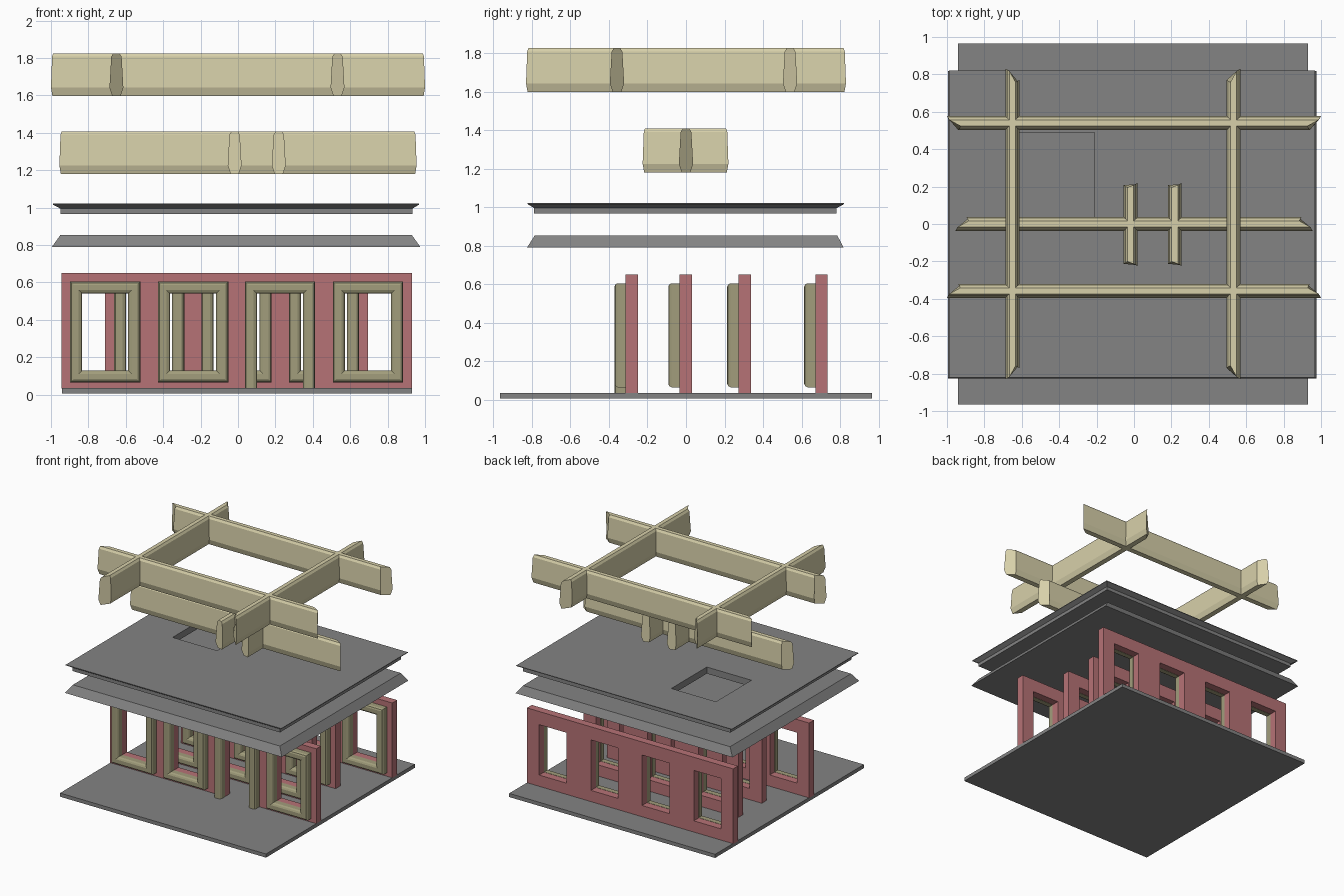
import bpy, bmesh
from math import copysign

if "Cube" in bpy.data.objects:
    bpy.data.objects.remove(bpy.data.objects["Cube"])


def material(name, rgb):
    m = bpy.data.materials.new(name)
    m.diffuse_color = (*rgb, 1)
    m.use_nodes = True
    m.node_tree.nodes["Principled BSDF"].inputs["Base Color"].default_value = m.diffuse_color
    return m


RED = material("red_wall", (0.47, 0.17, 0.18))
TRIM = material("window_trim", (0.36, 0.34, 0.20))
WOOD = material("beam_wood", (0.68, 0.63, 0.40))
SLATE = material("dark_slab", (0.23, 0.23, 0.23))


def finish(name, bm, mat):
    bmesh.ops.recalc_face_normals(bm, faces=bm.faces)
    me = bpy.data.meshes.new(name)
    bm.to_mesh(me)
    bm.free()
    ob = bpy.data.objects.new(name, me)
    bpy.context.collection.objects.link(ob)
    me.materials.append(mat)
    return ob


def loft(name, rings, mat, closed=False):
    """Skin matching closed rings of points; cap the ends unless closed."""
    bm = bmesh.new()
    vs = [[bm.verts.new(p) for p in r] for r in rings]
    n = len(rings[0])
    pairs = list(zip(vs, vs[1:])) + ([(vs[-1], vs[0])] if closed else [])
    for a, b in pairs:
        for i in range(n):
            j = (i + 1) % n
            bm.faces.new((a[i], a[j], b[j], b[i]))
    if not closed:
        bm.faces.new(vs[0])
        bm.faces.new(vs[-1])
    return finish(name, bm, mat)


def rect(x0, x1, y0, y1, z):
    return [(x0, y0, z), (x1, y0, z), (x1, y1, z), (x0, y1, z)]


def wall(name, x0, x1, y0, y1, centres, door=None):
    """Wall plate made of grid cells, leaving the openings free."""
    xs = [x0]
    for c in centres:
        xs += [c - 0.124, c + 0.124]
    xs.append(x1)
    zs = [0.033, 0.128, 0.542, 0.65]
    bm = bmesh.new()
    for i in range(len(xs) - 1):
        for k in range(3):
            is_door = door is not None and i == 2 * door + 1
            if i % 2 and (k == 1 or (k == 0 and is_door)):
                continue
            bm.faces.new([bm.verts.new((x, y0, z)) for x, z in (
                (xs[i], zs[k]), (xs[i + 1], zs[k]),
                (xs[i + 1], zs[k + 1]), (xs[i], zs[k + 1]))])
    bmesh.ops.remove_doubles(bm, verts=bm.verts, dist=1e-4)
    ext = bmesh.ops.extrude_face_region(bm, geom=bm.faces[:], use_keep_orig=True)
    for v in ext["geom"]:
        if isinstance(v, bmesh.types.BMVert):
            v.co.y = y1
    finish(name, bm, RED)


# trim cross-section: inset from the outer edge, depth in front of the wall
TRIM_PROFILE = [(0, 0), (0, 0.042), (0.007, 0.054), (0.018, 0.059),
                (0.046, 0.059), (0.058, 0.053), (0.065, 0.042), (0.065, 0)]


def trim(name, c, y, door=False):
    x0, x1, z0, z1 = c - 0.188, c + 0.188, 0.065, 0.605
    s = 1
    if door:
        z0, s = 0.035, 0
    corners = [(x0, z0, 1, s), (x0, z1, 1, -1), (x1, z1, -1, -1), (x1, z0, -1, s)]
    rings = [[(x + sx * d, y - h, z + sz * d) for d, h in TRIM_PROFILE]
             for x, z, sx, sz in corners]
    loft(name, rings, TRIM, closed=not door)


# beam cross-section: offset across (in half widths), height
BEAM_PROFILE = [(-0.6, 0), (0.6, 0), (1, 0.045), (0.75, 0.21),
                (0.45, 0.228), (-0.45, 0.228), (-0.75, 0.21), (-1, 0.045)]


def beam(name, axis, at, lo, hi, z, long_side, half=0.037, skew=0.03):
    """Beam with mitred ends; long_side is the side that reaches further."""
    rings = []
    for end, sign in ((lo, 1), (hi, -1)):
        ring = []
        for u, h in BEAM_PROFILE:
            pull = skew * (1 - copysign(long_side, u * long_side))
            pull += 0.012 if h > 0.22 else 0.008 if h == 0 else 0.006 if h > 0.2 else 0
            along = end + sign * pull
            across = at + u * half
            ring.append((along, across, z + h) if axis == "x" else (across, along, z + h))
        rings.append(ring)
    loft(name, rings, WOOD)


# ground slab
loft("ground_slab", [rect(-0.94, 0.93, -0.965, 0.965, 0.006),
                     rect(-0.94, 0.93, -0.965, 0.965, 0.036)], SLATE)

# four walls with trimmed windows; the front one has a doorway
outer = [-0.71, -0.24, 0.225, 0.695]
inner = [-0.475, -0.008, 0.46]
for name, x0, x1, y, centres, door in (
        ("front_wall", -0.943, 0.93, -0.313, outer, 2),
        ("middle_wall", -0.71, 0.695, -0.033, inner, None),
        ("inner_wall", -0.71, 0.695, 0.273, inner, None),
        ("back_wall", -0.943, 0.93, 0.672, outer, None)):
    wall(name, x0, x1, y, y + 0.063, centres, door)
    for i, c in enumerate(centres):
        kind = "door_trim" if i == door else "window_trim"
        trim(f"{name}_{kind}_{i + 1}", c, y, i == door)

# lower roof slab, sloping in towards the top
loft("lower_roof_slab", [rect(-0.995, 0.975, -0.825, 0.818, 0.79),
                         rect(-0.95, 0.93, -0.785, 0.785, 0.853)], SLATE)

# upper roof slab with a flared lip and a square hatch
slab = loft("upper_roof_slab", [rect(-0.95, 0.933, -0.788, 0.782, 0.967),
                                rect(-0.95, 0.933, -0.788, 0.782, 0.995),
                                rect(-0.99, 0.968, -0.822, 0.82, 1.016),
                                rect(-0.99, 0.968, -0.822, 0.82, 1.021)], SLATE)
cutter = loft("hatch_cutter", [rect(-0.615, -0.21, 0.03, 0.49, 0.9),
                               rect(-0.615, -0.21, 0.03, 0.49, 1.1)], SLATE)
cutter.hide_render = True
mod = slab.modifiers.new("hatch", "BOOLEAN")
mod.operation = "DIFFERENCE"
mod.object = cutter
mod.solver = "EXACT"
bpy.context.view_layer.update()
cut = bpy.data.meshes.new_from_object(
    slab.evaluated_get(bpy.context.evaluated_depsgraph_get()))
slab.modifiers.clear()
slab.data = cut
bpy.data.objects.remove(cutter)

# lower beams
beam("lower_long_beam", "x", 0.0, -0.955, 0.955, 1.18, -1)
beam("lower_short_beam_left", "y", -0.018, -0.225, 0.22, 1.18, 1, skew=0.006)
beam("lower_short_beam_right", "y", 0.218, -0.225, 0.22, 1.18, 1, skew=0.006)

# upper beam grid
beam("upper_back_beam", "x", 0.54, -1.0, 1.0, 1.597, 1)
beam("upper_front_beam", "x", -0.358, -1.0, 1.0, 1.597, -1)
beam("upper_left_beam", "y", -0.65, -0.83, 0.83, 1.597, -1)
beam("upper_right_beam", "y", 0.532, -0.83, 0.83, 1.597, 1)
